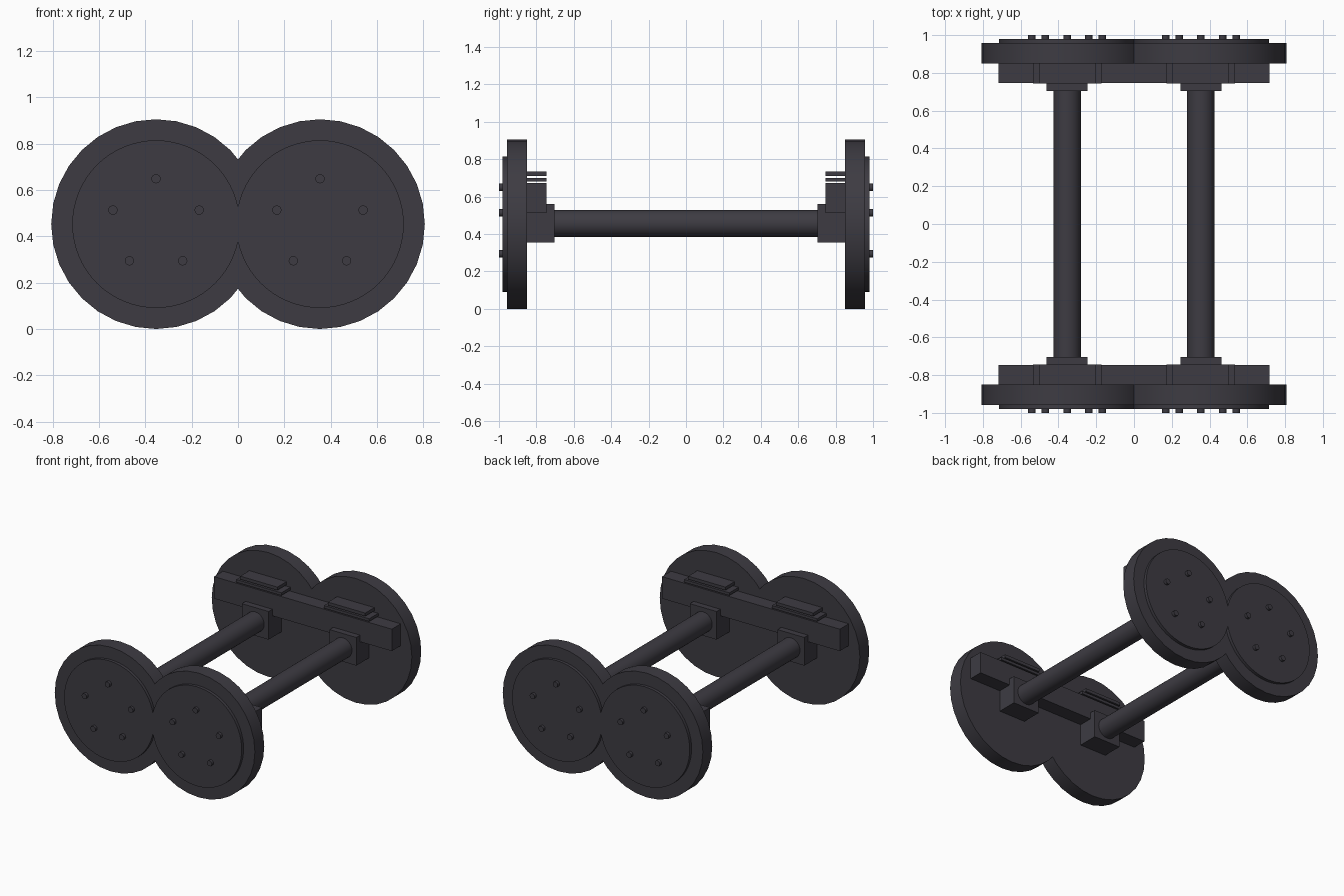
import bpy, math
from mathutils import Matrix

if "Cube" in bpy.data.objects:
    bpy.data.objects.remove(bpy.data.objects["Cube"])

CX, CZ = 0.354, 0.453          # wheel centre offset and height

steel = bpy.data.materials.new("dark_steel")
steel.diffuse_color = (0.047, 0.044, 0.055, 1)
steel.use_nodes = True
steel.node_tree.nodes["Principled BSDF"].inputs["Base Color"].default_value = steel.diffuse_color


def finish(ob, name):
    ob.name = name
    ob.data.materials.append(steel)
    return ob


def cyl(name, x, z, y0, y1, r, sides, smooth=True):
    """Cylinder along y with a vertex at the top."""
    bpy.ops.mesh.primitive_cylinder_add(vertices=sides, radius=r, depth=abs(y1 - y0))
    ob = bpy.context.object
    ob.data.transform(Matrix.Rotation(math.pi / 2, 4, 'X'))
    ob.location = (x, (y0 + y1) / 2, z)
    if smooth:
        bpy.ops.object.shade_smooth_by_angle(angle=math.radians(30))
    return finish(ob, name)


def box(name, x0, x1, y0, y1, z0, z1):
    bpy.ops.mesh.primitive_cube_add(size=1)
    ob = bpy.context.object
    ob.data.transform(Matrix.Diagonal((x1 - x0, abs(y1 - y0), z1 - z0, 1)))
    ob.location = ((x0 + x1) / 2, (y0 + y1) / 2, (z0 + z1) / 2)
    return finish(ob, name)


for x in (-CX, CX):
    # axle between the two wheels
    cyl("axle", x, CZ + 0.003, -0.85, 0.85, 0.073, 32)
    for s in (-1, 1):
        # wheel rim disc and raised face plate
        cyl("wheel", x, CZ, s * 0.85, s * 0.958, CZ, 32)
        cyl("wheel_face", x, CZ, s * 0.94, s * 0.98, 0.362, 64)
        # five bolts in a ring
        for k in range(5):
            a = math.pi / 2 + k * math.tau / 5
            cyl("wheel_bolt", x + 0.196 * math.cos(a), CZ + 0.196 * math.sin(a),
                s * 0.97, s * 1.0, 0.02, 16)
        # axle box hanging under the side beam
        box("axle_box", x - 0.108, x + 0.108, s * 0.703, s * 0.85, 0.355, 0.56)
        # stacked spring leaves on top of the beam
        box("lower_spring_leaf", x - 0.182, x + 0.182, s * 0.745, s * 0.85, 0.68, 0.70)
        box("upper_spring_leaf", x - 0.15, x + 0.15, s * 0.745, s * 0.85, 0.71, 0.733)

# side beams joining the axle boxes
for s in (-1, 1):
    box("side_beam", -0.717, 0.717, s * 0.747, s * 0.85, 0.512, 0.672)
